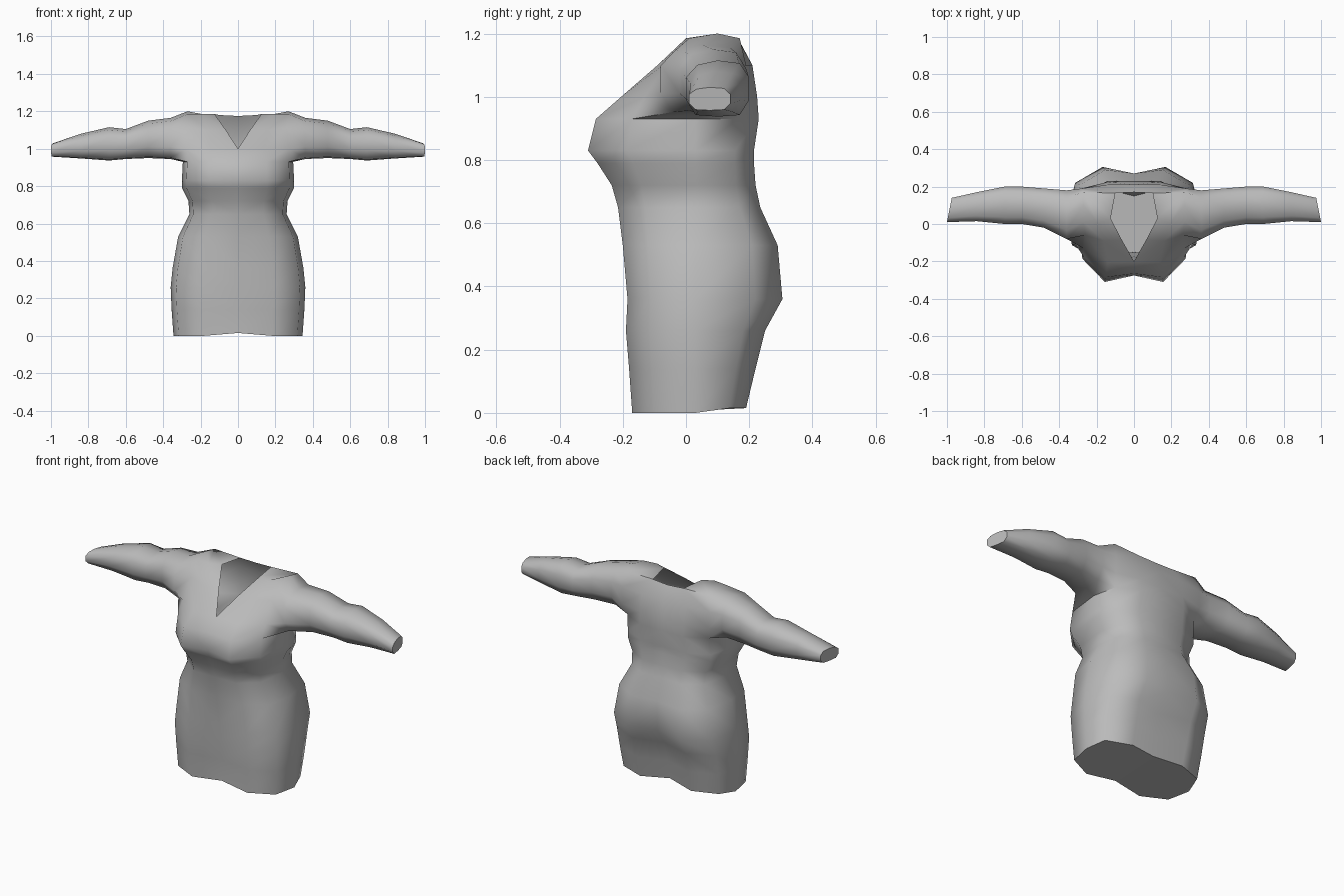
import bpy
import bmesh
import math

cube = bpy.data.objects.get("Cube")
if cube:
    bpy.data.objects.remove(cube, do_unlink=True)

# Plain cloth colour
cloth = bpy.data.materials.new("grey_cloth")
cloth.use_nodes = True
grey = (0.5, 0.5, 0.5, 1)
cloth.diffuse_color = grey
cloth.node_tree.nodes["Principled BSDF"].inputs["Base Color"].default_value = grey

# Body rings: height, half width, front, back, front crease depth, back crease depth
BODY = [
    (0, .345, -.17, .19, .02, .04),
    (.14, .355, -.18, .22, .03, .05),
    (.26, .36, -.19, .25, .02, .05),
    (.36, .35, -.185, .305, .01, .04),
    (.53, .32, -.2, .29, 0, .02),
    (.65, .26, -.215, .235, 0, .01),
    (.72, .265, -.235, .22, 0, 0),
    (.79, .3, -.28, .215, .01, 0),
    (.83, .3, -.31, .215, .035, 0),
    (.93, .295, -.285, .23, .02, 0),
]

# Yoke rings, centre front round to centre back; the front edge parts into a V
YOKE = [
    [(0, -.2, 1), (.14, -.205, 1), (.27, -.13, 1), None,
     (.28, .19, 1), (.14, .225, 1), (0, .22, 1)],
    [(.065, -.085, 1.1), (.16, -.09, 1.1), (.26, -.06, 1.11), None,
     (.28, .19, 1.1), (.14, .21, 1.1), (0, .21, 1.1)],
    [(.125, .03, 1.185), (.19, 0, 1.185), (.27, .01, 1.185), (.27, .1, 1.2),
     (.27, .17, 1.185), (.1, .165, 1.18), (0, .17, 1.175)],
]

# Sleeve rings: distance out, front, back, bottom, top
SLEEVE = [
    (.36, -.08, .18, .945, 1.165),
    (.48, -.02, .19, .95, 1.15),
    (.6, 0, .2, .945, 1.105),
    (.69, 0, .2, .937, 1.115),
    (.84, .015, .17, .948, 1.08),
    (.99, .01, .14, .957, 1.03),
]
SLEEVE_SHAPE = [(.15, .03), (.5, 0), (.85, .03), (1, .3), (1, .7),
                (.85, .95), (.5, 1), (.18, .92), (0, .7), (0, .3)]


def body_ring(z, width, front, back, front_crease, back_crease):
    return [(0, front + front_crease, z), (width * .52, front, z),
            (width * .92, front * .6, z), (width, .03, z),
            (width * .9, back * .72, z), (width * .48, back, z),
            (0, back - back_crease, z)]


bm = bmesh.new()


def add_ring(points):
    return [bm.verts.new(p) if p else None for p in points]


def bridge(lower, upper, closed=False):
    count = len(lower)
    for i in range(count if closed else count - 1):
        j = (i + 1) % count
        corners = (lower[i], lower[j], upper[j], upper[i])
        if all(corners):
            bm.faces.new(corners)


# Left half of the torso; missing yoke points leave the armhole
body = [add_ring(body_ring(*row)) for row in BODY]
yoke = [add_ring(points) for points in YOKE]
for lower, upper in zip(body, body[1:] + yoke[:1]):
    bridge(lower, upper)
bridge(yoke[0], yoke[1])
bridge(yoke[1], yoke[2])

# Shoulder top around the neck opening
top = yoke[-1]
bm.faces.new([top[i] for i in (0, 1, 4, 5)])
bm.faces.new([top[i] for i in (1, 2, 3, 4)])

# Closed hem, raised a little in the middle and at the back
hem = body[0]
for v in hem:
    if v.co.y > .1:
        v.co.z += .015
hem[0].co.z += .015
hem[-1].co.z += .015
for order in ((6, 5, 1, 0), (5, 4, 2, 1), (4, 3, 2)):
    bm.faces.new([hem[i] for i in order])

# Sleeve grown from the armhole to a closed cuff
chest = body[-1]
loop = [chest[2], chest[3], chest[4], yoke[0][4], yoke[1][4],
        top[4], top[3], top[2], yoke[1][2], yoke[0][2]]
for x, front, back, low, high in SLEEVE:
    ring = add_ring([(x, front + u * (back - front), low + v * (high - low))
                     for u, v in SLEEVE_SHAPE])
    bridge(loop, ring, closed=True)
    loop = ring
for v in loop:
    v.co.x = 1 - (v.co.y - .01) * .2
bm.faces.new(loop)

mesh = bpy.data.meshes.new("long_sleeved_garment")
bm.to_mesh(mesh)
bm.free()
mesh.materials.append(cloth)
garment = bpy.data.objects.new("long_sleeved_garment", mesh)
bpy.context.collection.objects.link(garment)

# Soft cloth shading with a crisp hem and cuffs
bpy.ops.object.select_all(action="DESELECT")
garment.select_set(True)
bpy.context.view_layer.objects.active = garment
bpy.ops.object.shade_smooth_by_angle(angle=math.radians(60))

# Matching right half
mirror = garment.modifiers.new("mirror", "MIRROR")
mirror.use_axis[0] = True
mirror.merge_threshold = .001
